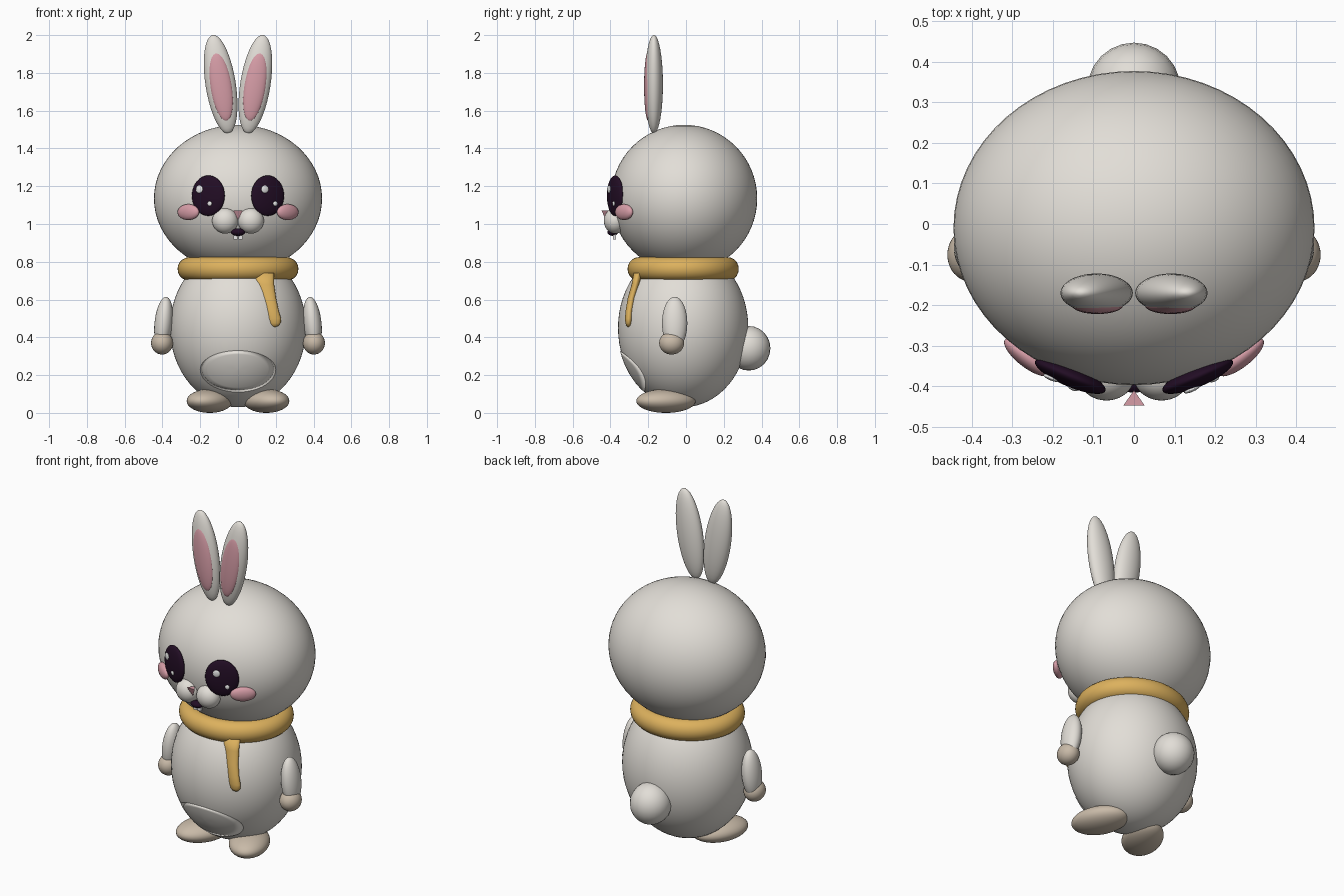
import bpy, bmesh
from math import pi, sin, cos, sqrt, radians
from mathutils import Matrix, Vector, Euler

cube = bpy.data.objects.get("Cube")
if cube:
    bpy.data.objects.remove(cube, do_unlink=True)


def material(name, rgb):
    m = bpy.data.materials.new(name)
    m.use_nodes = True
    m.diffuse_color = (*rgb, 1)
    bsdf = m.node_tree.nodes["Principled BSDF"]
    bsdf.inputs["Base Color"].default_value = (*rgb, 1)
    bsdf.inputs["Roughness"].default_value = 0.6
    return m


WHITE = material("warm_white", (0.76, 0.73, 0.68))
BELLY = material("belly_white", (0.80, 0.77, 0.72))
PAW = material("paw_beige", (0.58, 0.49, 0.39))
GOLD = material("scarf_gold", (0.72, 0.44, 0.11))
PINK = material("soft_pink", (0.68, 0.34, 0.39))
DARK = material("dark_plum", (0.016, 0.004, 0.018))
SHINE = material("bright_white", (0.85, 0.85, 0.85))


def finish(name, bm, mat, smooth=True):
    bmesh.ops.recalc_face_normals(bm, faces=bm.faces)
    mesh = bpy.data.meshes.new(name)
    for f in bm.faces:
        f.smooth = smooth
    bm.to_mesh(mesh)
    bm.free()
    mesh.materials.append(mat)
    obj = bpy.data.objects.new(name, mesh)
    bpy.context.collection.objects.link(obj)
    return obj


def ellipsoid(name, loc, radii, mat, rot=(0, 0, 0), seg=40):
    """Smooth ellipsoid; rot is in degrees."""
    bm = bmesh.new()
    matrix = Matrix.LocRotScale(Vector(loc), Euler([radians(a) for a in rot]), Vector(radii))
    bmesh.ops.create_uvsphere(bm, u_segments=seg, v_segments=seg // 2, radius=1, matrix=matrix)
    return finish(name, bm, mat)


def loft(name, rings, mat):
    """Skin a list of equal point rings, closing both ends."""
    bm = bmesh.new()
    rows = [[bm.verts.new(p) for p in ring] for ring in rings]
    n = len(rows[0])
    for a, b in zip(rows, rows[1:]):
        for i in range(n):
            j = (i + 1) % n
            bm.faces.new((a[i], a[j], b[j], b[i]))
    bm.faces.new(rows[0])
    bm.faces.new(rows[-1])
    return finish(name, bm, mat)


# Head and body
BODY_C, BODY_R = (0, -0.015, 0.45), (0.36, 0.345, 0.42)
ellipsoid("head", (0, -0.01, 1.135), (0.445, 0.387, 0.39), WHITE, seg=64)
ellipsoid("body", BODY_C, BODY_R, WHITE, seg=64)
ellipsoid("tail", (0, 0.332, 0.342), (0.115, 0.115, 0.118), WHITE, seg=24)


# Belly patch: rounded plate laid just over the body
def on_body(x, z):
    k = 1 - (x / BODY_R[0]) ** 2 - ((z - BODY_C[2]) / BODY_R[2]) ** 2
    return (x, BODY_C[1] - BODY_R[1] * sqrt(k) - 0.004, z)


belly_rings = []
for t in (1, 0.8, 0.6, 0.4, 0.2, 0.02):
    ring = []
    for i in range(48):
        a = 2 * pi * i / 48
        top = 0.1 if sin(a) > 0 else 0.12
        ring.append(on_body(0.2 * t * cos(a), 0.23 + top * t * sin(a)))
    belly_rings.append(ring)
loft("belly_patch", belly_rings, BELLY)

# Scarf ring
bm = bmesh.new()
SEG, SIDES = 64, 20
rows = []
for i in range(SEG):
    a = 2 * pi * i / SEG
    row = []
    for j in range(SIDES):
        b = 2 * pi * j / SIDES
        r = 0.258 + 0.062 * cos(b)
        row.append(bm.verts.new((r * cos(a), -0.015 + 0.92 * r * sin(a), 0.762 + 0.062 * sin(b))))
    rows.append(row)
for i in range(SEG):
    p, q = rows[i], rows[(i + 1) % SEG]
    for j in range(SIDES):
        k = (j + 1) % SIDES
        bm.faces.new((p[j], q[j], q[k], p[k]))
finish("scarf_ring", bm, GOLD)

# Hanging scarf end: x, y, z, half width, half depth
sections = [
    (0.135, -0.255, 0.74, 0.055, 0.022), (0.145, -0.266, 0.68, 0.046, 0.022),
    (0.163, -0.287, 0.61, 0.038, 0.021), (0.180, -0.300, 0.54, 0.036, 0.020),
    (0.190, -0.303, 0.50, 0.038, 0.020), (0.194, -0.304, 0.475, 0.032, 0.017),
    (0.195, -0.304, 0.46, 0.018, 0.011), (0.195, -0.304, 0.455, 0.004, 0.003),
]
loft("scarf_end", [[(x + w * cos(2 * pi * i / 20), y + d * sin(2 * pi * i / 20), z)
                    for i in range(20)] for x, y, z, w, d in sections], GOLD)

# Mirrored parts
for s, side in ((1, "left"), (-1, "right")):
    ellipsoid(side + "_ear", (s * 0.092, -0.17, 1.74), (0.08, 0.048, 0.264), WHITE, (0, s * 9, 0))
    ellipsoid(side + "_inner_ear", (s * 0.09, -0.2, 1.73), (0.057, 0.022, 0.186), PINK, (0, s * 9, 0))
    ellipsoid(side + "_arm", (s * 0.394, -0.06, 0.475), (0.048, 0.067, 0.14), WHITE, (0, s * -6, 0))
    ellipsoid(side + "_hand", (s * 0.402, -0.076, 0.37), (0.058, 0.066, 0.061), PAW)
    ellipsoid(side + "_foot", (s * 0.15, -0.106, 0.063), (0.11, 0.166, 0.063), PAW, (0, 0, s * 25))
    ellipsoid(side + "_cheek", (s * 0.263, -0.328, 1.063), (0.07, 0.025, 0.042), PINK, (0, 0, s * 38))
    ellipsoid(side + "_muzzle", (s * 0.068, -0.375, 1.017), (0.069, 0.06, 0.068), WHITE)

    # Eye with two glints resting on its surface
    eye_c, eye_r = Vector((s * 0.157, -0.375, 1.15)), Vector((0.094, 0.026, 0.107))
    turn = Matrix.Rotation(radians(s * 23), 3, "Z")
    ellipsoid(side + "_eye", eye_c, eye_r, DARK, (0, 0, s * 23))
    shift = 0.016 * (s + 1) / 2
    for label, dx, dz, r in (("large", -0.042 + shift, 0.034, 0.021),
                             ("small", 0.018 + shift, -0.042, 0.013)):
        depth = eye_r.y * sqrt(1 - (dx / eye_r.x) ** 2 - (dz / eye_r.z) ** 2)
        spot = eye_c + turn @ Vector((dx, -depth - 0.001, dz))
        ellipsoid(f"{side}_{label}_glint", spot, (r, 0.006, r), SHINE, (0, 0, s * 23), 16)

    # Front tooth
    bm = bmesh.new()
    bmesh.ops.create_cube(bm, size=1, matrix=Matrix.LocRotScale(
        Vector((s * 0.013, -0.378, 0.934)), None, Vector((0.023, 0.016, 0.032))))
    finish(side + "_tooth", bm, SHINE, smooth=False)

# Nose: small three-sided pyramid pointing down
bm = bmesh.new()
corners = [bm.verts.new(p) for p in ((-0.026, -0.447, 1.072), (0.026, -0.447, 1.072),
                                     (0, -0.41, 1.072), (0, -0.425, 1.02))]
for i, j, k in ((0, 1, 2), (0, 1, 3), (1, 2, 3), (2, 0, 3)):
    bm.faces.new((corners[i], corners[j], corners[k]))
finish("nose", bm, PINK, smooth=False)

# Mouth
ellipsoid("mouth", (0, -0.388, 0.957), (0.038, 0.028, 0.02), DARK, seg=24)
